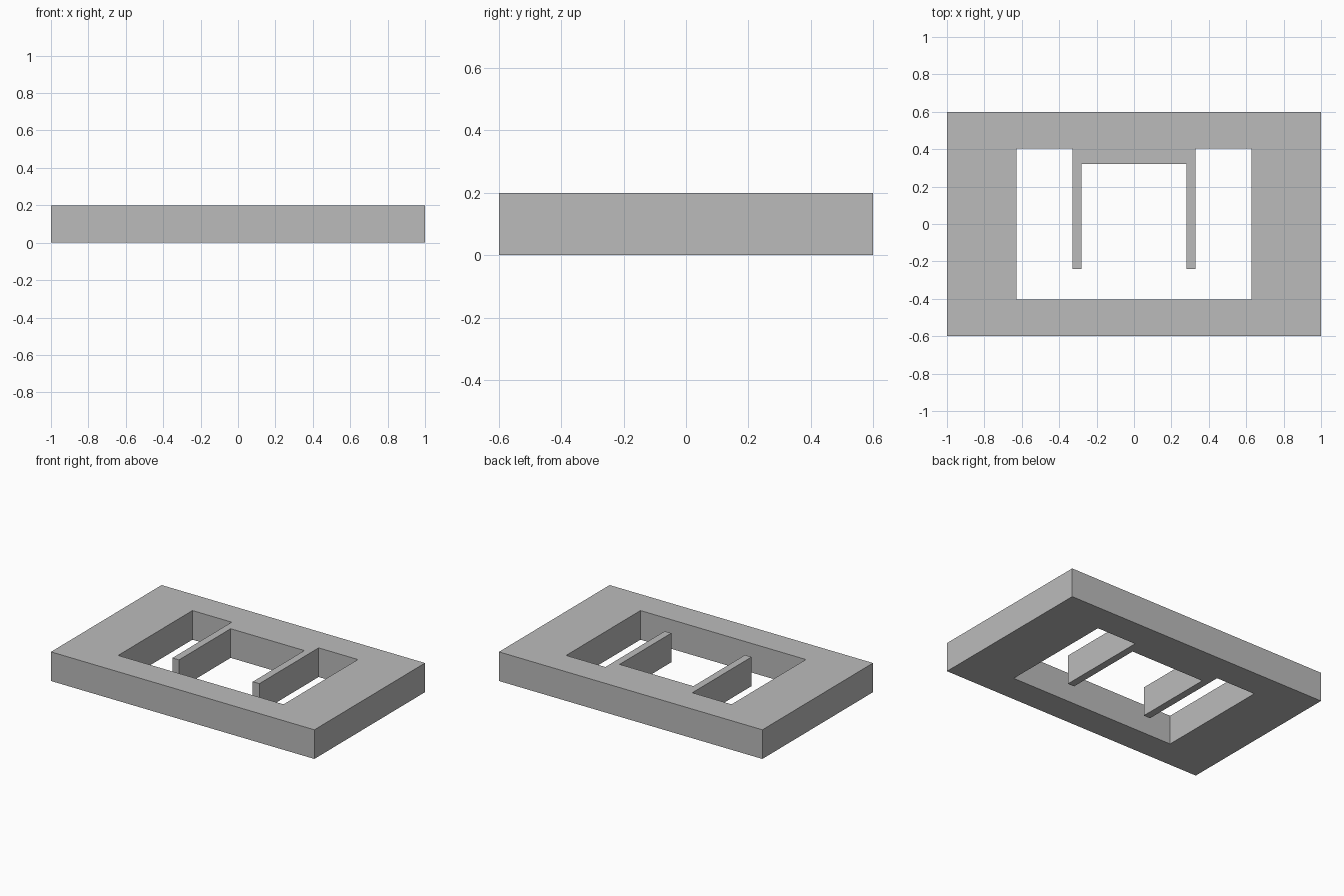
import bpy
import bmesh

cube = bpy.data.objects.get("Cube")
if cube:
    bpy.data.objects.remove(cube, do_unlink=True)

HEIGHT = 0.2
OUT_X, OUT_Y = 1.0, 0.6        # outer half sizes
HOLE_X, HOLE_Y = 0.628, 0.403  # opening half sizes
PRONG_IN, PRONG_OUT = 0.28, 0.33
PRONG_TIP, LEDGE_Y = -0.24, 0.32

grey = bpy.data.materials.new("plain grey")
grey.use_nodes = True
colour = (0.5, 0.5, 0.5, 1.0)
grey.diffuse_color = colour
grey.node_tree.nodes["Principled BSDF"].inputs["Base Color"].default_value = colour

# Left half outline: outer border, back ledge, prong, opening
outline = [
    (0, -OUT_Y), (OUT_X, -OUT_Y), (OUT_X, OUT_Y), (0, OUT_Y),
    (0, LEDGE_Y), (PRONG_IN, LEDGE_Y), (PRONG_IN, PRONG_TIP),
    (PRONG_OUT, PRONG_TIP), (PRONG_OUT, HOLE_Y), (HOLE_X, HOLE_Y),
    (HOLE_X, -HOLE_Y), (0, -HOLE_Y),
]

bm = bmesh.new()
base = bm.faces.new([bm.verts.new((x, y, 0)) for x, y in outline])
top = bmesh.ops.extrude_face_region(bm, geom=[base], use_keep_orig=True)["geom"]
bmesh.ops.translate(bm, vec=(0, 0, HEIGHT),
                    verts=[v for v in top if isinstance(v, bmesh.types.BMVert)])
bmesh.ops.recalc_face_normals(bm, faces=bm.faces)

# Open the centre seam so that the mirrored halves join
seam = [f for f in bm.faces if all(abs(v.co.x) < 1e-6 for v in f.verts)]
bmesh.ops.delete(bm, geom=seam, context="FACES_ONLY")

mesh = bpy.data.meshes.new("pronged_frame")
bm.to_mesh(mesh)
bm.free()
mesh.materials.append(grey)
frame = bpy.data.objects.new("pronged_frame", mesh)
bpy.context.collection.objects.link(frame)

# Right half
mirror = frame.modifiers.new("mirror", "MIRROR")
mirror.use_axis[0] = True
mirror.use_clip = True
